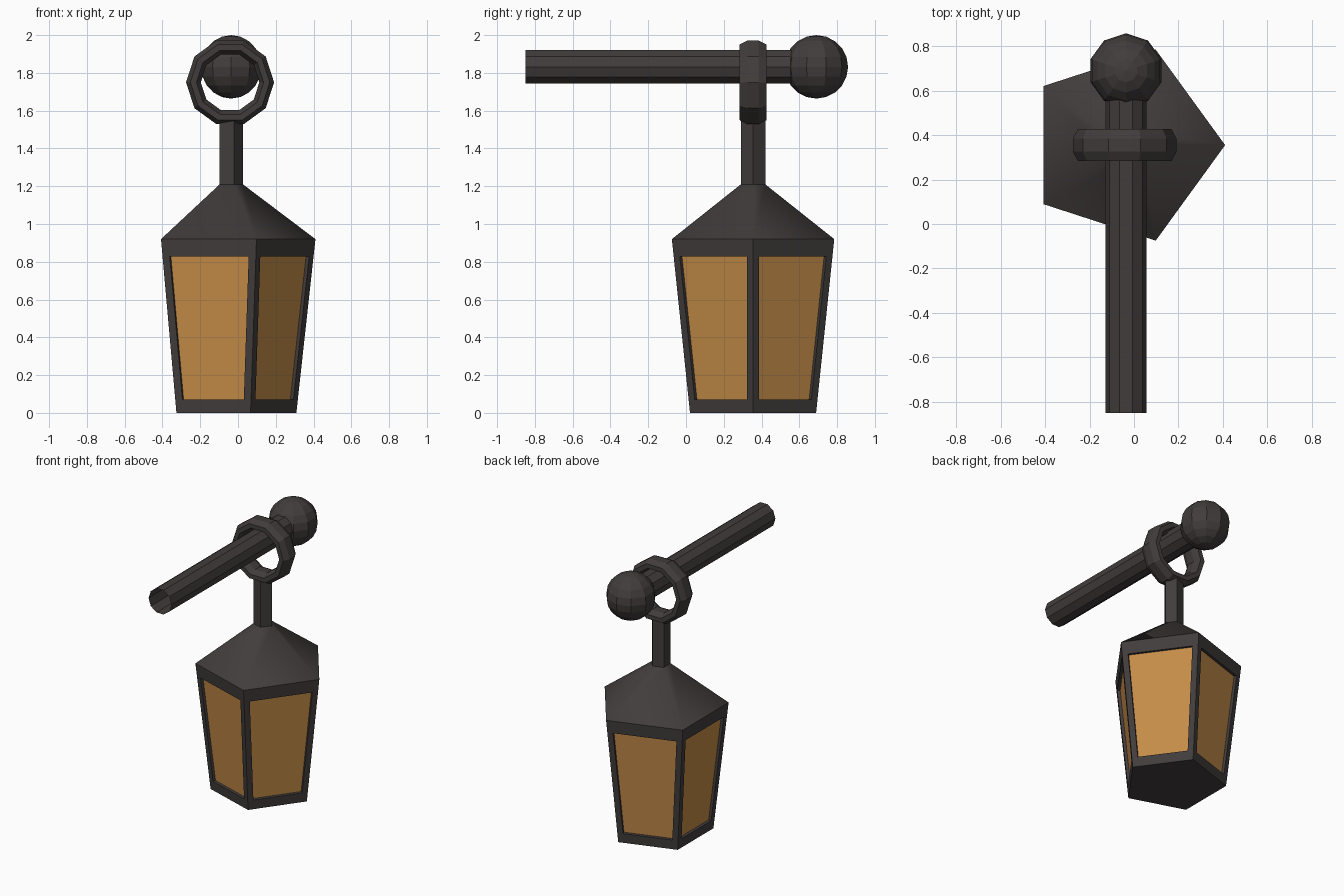
import bpy, bmesh, math
from mathutils import Vector, Matrix

if "Cube" in bpy.data.objects:
    bpy.data.objects.remove(bpy.data.objects["Cube"])

CX, CY = -0.042, 0.355        # lantern axis
RX, RZ = -0.036, 1.832        # rod axis


def material(name, color):
    m = bpy.data.materials.new(name)
    m.diffuse_color = (*color, 1)
    m.use_nodes = True
    m.node_tree.nodes["Principled BSDF"].inputs["Base Color"].default_value = m.diffuse_color
    return m


iron = material("dark iron", (0.055, 0.046, 0.046))
glass = material("amber glass", (0.56, 0.265, 0.065))


def finish(name, bm, mats=(iron,)):
    bmesh.ops.recalc_face_normals(bm, faces=bm.faces)
    me = bpy.data.meshes.new(name)
    bm.to_mesh(me)
    bm.free()
    for m in mats:
        me.materials.append(m)
    ob = bpy.data.objects.new(name, me)
    bpy.context.collection.objects.link(ob)
    return ob


def pentagon(bm, r, z):
    return [bm.verts.new((CX + r * math.cos(math.tau * i / 5),
                          CY + r * math.sin(math.tau * i / 5), z)) for i in range(5)]


def skin(bm, a, b):
    n = len(a)
    return [bm.faces.new((a[i], a[(i + 1) % n], b[(i + 1) % n], b[i])) for i in range(n)]


# Lantern body: tapered pentagon with recessed glass panes
H, MARGIN, DEPTH = 0.92, 0.04, 0.02
bm = bmesh.new()
low, high = pentagon(bm, 0.351, 0), pentagon(bm, 0.452, H)
bm.faces.new(low)
for i in range(5):
    a, b, c, d = low[i], low[(i + 1) % 5], high[(i + 1) % 5], high[i]
    normal = (b.co - a.co).cross(d.co - a.co).normalized()
    frame = []
    for z, flip in ((0.07, 0), (0.07, 1), (0.828, 1), (0.828, 0)):
        left, right = a.co.lerp(d.co, z / H), b.co.lerp(c.co, z / H)
        step = (right - left).normalized() * MARGIN
        frame.append(right - step if flip else left + step)
    rim = [bm.verts.new(p) for p in frame]
    back = [bm.verts.new(p - normal * DEPTH) for p in frame]
    skin(bm, [a, b, c, d], rim)
    skin(bm, rim, back)
    bm.faces.new(back).material_index = 1
finish("lantern_body", bm, (iron, glass))

# Roof: smooth pentagonal slope
bm = bmesh.new()
for f in skin(bm, pentagon(bm, 0.452, H), pentagon(bm, 0.068, 1.21)):
    f.smooth = True
finish("roof", bm)

# Neck between roof and ring
bm = bmesh.new()
base, top = pentagon(bm, 0.068, 1.205), pentagon(bm, 0.068, 1.545)
skin(bm, base, top)
bm.faces.new(top)
finish("neck", bm)

# Hanging ring: ten segments, flattened octagonal section
bm = bmesh.new()
k = math.cos(math.pi / 8)
rings = []
for i in range(10):
    t = math.tau * i / 10
    ring = []
    for j in range(8):
        s = math.tau * (j + 0.5) / 8
        r = 0.194 + 0.039 * math.cos(s) / k
        ring.append(bm.verts.new((CX + r * math.cos(t), CY + 0.072 * math.sin(s) / k,
                                  1.75 + r * math.sin(t))))
    rings.append(ring)
for i in range(10):
    skin(bm, rings[i], rings[(i + 1) % 10])
finish("hanging_ring", bm)

# Rod: ten-sided tube, open at the front
bm = bmesh.new()
ends = [[bm.verts.new((RX + 0.093 * math.cos(math.tau * i / 10), y,
                       RZ + 0.093 * math.sin(math.tau * i / 10))) for i in range(10)]
        for y in (-0.85, 0.6)]
skin(bm, *ends)
finish("rod", bm)

# Ball finial on the rod end
bm = bmesh.new()
bmesh.ops.create_uvsphere(bm, u_segments=10, v_segments=10, radius=0.168,
                          matrix=Matrix.Translation((RX, 0.69, RZ)))
finish("ball_finial", bm)
